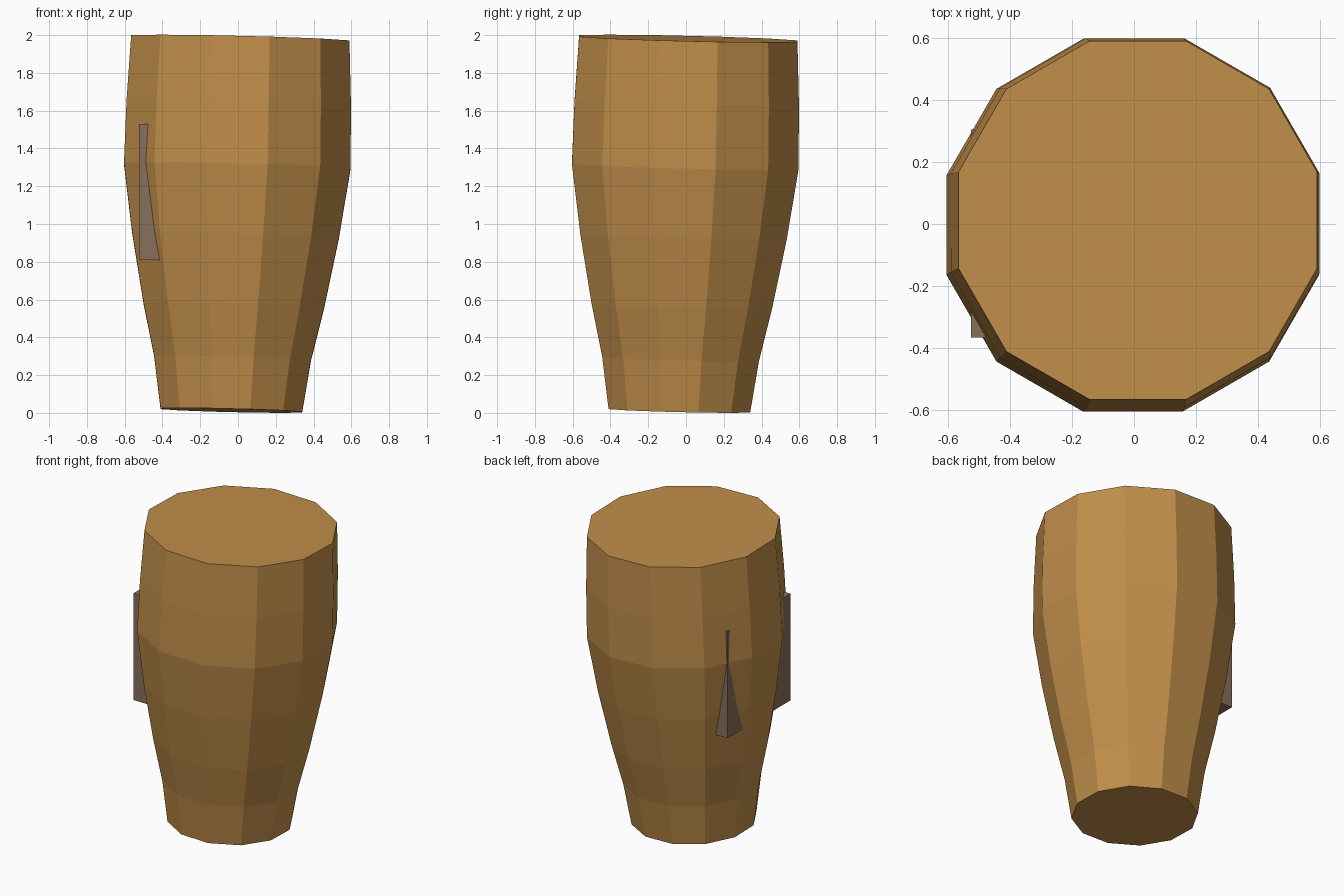
import bpy, bmesh, math
from mathutils import Matrix

if "Cube" in bpy.data.objects:
    bpy.data.objects.remove(bpy.data.objects["Cube"])


def material(name, rgb):
    mat = bpy.data.materials.new(name)
    mat.diffuse_color = (*rgb, 1)
    mat.use_nodes = True
    mat.node_tree.nodes["Principled BSDF"].inputs["Base Color"].default_value = mat.diffuse_color
    return mat


wood = material("warm wood", (0.53, 0.27, 0.068))
taupe = material("taupe", (0.25, 0.16, 0.105))


def add_object(name, bm, mat):
    bmesh.ops.recalc_face_normals(bm, faces=bm.faces)
    mesh = bpy.data.meshes.new(name)
    bm.to_mesh(mesh)
    bm.free()
    mesh.materials.append(mat)
    obj = bpy.data.objects.new(name, mesh)
    bpy.context.collection.objects.link(obj)
    return obj


# Barrel: twelve flat sides, (height from middle, half width across flats)
SIDES = 12
profile = [(-0.985, 0.375), (-0.71, 0.415), (-0.43, 0.478), (-0.06, 0.547),
           (0.31, 0.600), (0.645, 0.594), (0.985, 0.578)]
bm = bmesh.new()
rings = []
for z, apothem in profile:
    r = apothem / math.cos(math.pi / SIDES)
    angles = [2 * math.pi * (i + 0.5) / SIDES for i in range(SIDES)]
    rings.append([bm.verts.new((r * math.cos(a), r * math.sin(a), z)) for a in angles])
for low, high in zip(rings, rings[1:]):
    for i in range(SIDES):
        j = (i + 1) % SIDES
        bm.faces.new((low[i], low[j], high[j], high[i]))
bm.faces.new(rings[0][::-1])
bm.faces.new(rings[-1])

# Slight lean towards the right and back
lean = (Matrix.Translation((-0.0115, -0.0115, 1.0))
        @ Matrix.Rotation(0.024, 4, 'Y') @ Matrix.Rotation(-0.024, 4, 'X'))
bm.transform(lean)
lowest = min(v.co.z for v in bm.verts)
bm.transform(Matrix.Translation((0, 0, -lowest)))
add_object("barrel_body", bm, wood)

# Inner block whose two left corners poke through the barrel wall
x0, x1, y0, y1, z0, z1 = -0.525, 0.145, -0.365, 0.305, 0.81, 1.53
bm = bmesh.new()
bmesh.ops.create_cube(bm, size=1)
bm.transform(Matrix.Translation(((x0 + x1) / 2, (y0 + y1) / 2, (z0 + z1) / 2))
             @ Matrix.Diagonal((x1 - x0, y1 - y0, z1 - z0, 1)))
add_object("inner_block", bm, taupe)
